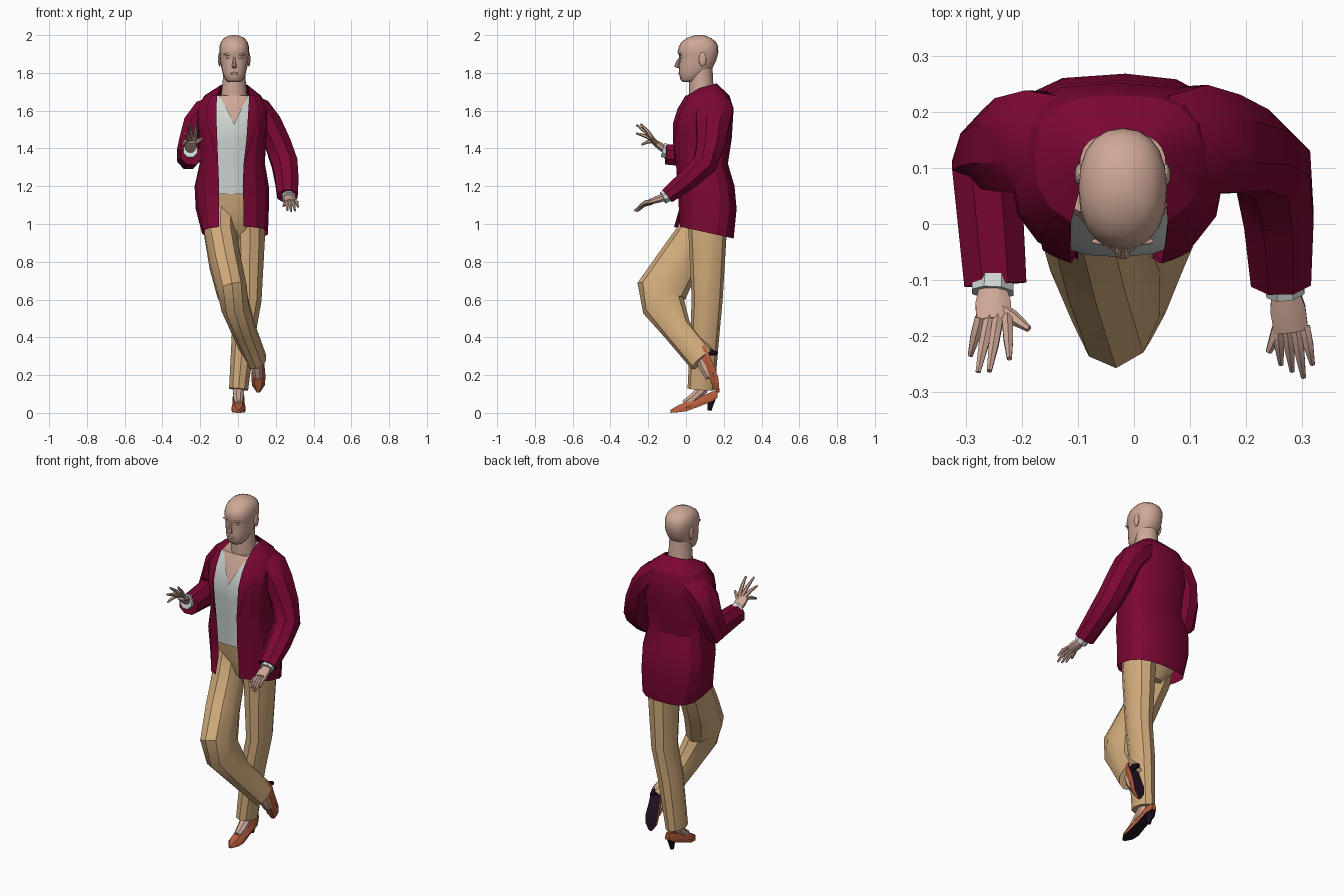
import bpy, bmesh, math
from mathutils import Vector, Matrix

cube = bpy.data.objects.get("Cube")
if cube:
    bpy.data.objects.remove(cube, do_unlink=True)


def material(name, rgb):
    m = bpy.data.materials.new(name)
    m.use_nodes = True
    m.diffuse_color = (*rgb, 1)
    m.node_tree.nodes["Principled BSDF"].inputs["Base Color"].default_value = (*rgb, 1)
    return m


skin = material("skin", (.62, .39, .31))
burgundy = material("burgundy cloth", (.2, .002, .035))
tan = material("tan cloth", (.64, .41, .2))
white = material("off white cloth", (.62, .68, .65))
orange = material("orange leather", (.46, .11, .045))
dark = material("dark sole", (.015, .006, .02))
lip = material("lip", (.5, .26, .21))


def loft(name, rings, mat, closed=True, angle=30, sole=False, matrix=None):
    """Skin a list of equal rings; optionally darken the faces that look down."""
    bm = bmesh.new()
    rows = [[bm.verts.new(p) for p in ring] for ring in rings]
    n = len(rows[0])
    for a, b in zip(rows, rows[1:]):
        for i in range(n if closed else n - 1):
            j = (i + 1) % n
            bm.faces.new((a[i], a[j], b[j], b[i]))
    if closed:
        bm.faces.new(rows[0])
        bm.faces.new(rows[-1])
    bmesh.ops.recalc_face_normals(bm, faces=bm.faces)
    if sole:
        for f in bm.faces:
            f.material_index = int(f.normal.z < -.75)
    if matrix:
        bm.transform(matrix)
    mesh = bpy.data.meshes.new(name)
    bm.to_mesh(mesh)
    bm.free()
    mesh.materials.append(mat)
    if sole:
        mesh.materials.append(dark)
    ob = bpy.data.objects.new(name, mesh)
    bpy.context.collection.objects.link(ob)
    bpy.ops.object.select_all(action='DESELECT')
    ob.select_set(True)
    bpy.context.view_layer.objects.active = ob
    bpy.ops.object.shade_smooth_by_angle(angle=math.radians(angle))
    return ob


def tube(name, path, mat, n=10, matrix=None, angle=35):
    """Tube through (x, y, z, side radius, depth radius) stations."""
    pts = [Vector(p[:3]) for p in path]
    rings = []
    for i, p in enumerate(path):
        t = (pts[min(i + 1, len(pts) - 1)] - pts[max(i - 1, 0)]).normalized()
        u = (Vector((1, 0, 0)) - t * t.x).normalized()
        v = t.cross(u)
        rings.append([pts[i] + u * p[3] * math.cos(a) + v * p[-1] * math.sin(a)
                      for a in (math.tau * (k + .5) / n for k in range(n))])
    return loft(name, rings, mat, angle=angle, matrix=matrix)


def power(v, e):
    return math.copysign(abs(v) ** e, v)


def arc(z, cx, cy, rx, ry, a, b, n, closed=False, p=.85, back=.7):
    """Horizontal rounded section from angle a to b; angle 0 is the front."""
    out = []
    for k in range(n):
        t = a + (b - a) * k / (n if closed else n - 1)
        e = p if math.cos(t) > 0 else back
        out.append(Vector((cx + rx * power(math.sin(t), e), cy - ry * power(math.cos(t), e), z)))
    return out


def front_angle(x, cx, rx, p=.85):
    return math.asin(power(max(-.97, min(.97, (x - cx) / rx)), 1 / p))


# Torso sections: z, centre x, centre y, half width, half depth, jacket opening, shirt opening
body = [
    (.955, -.015, .109, .176, .144, -.1, .03, -.02, -.02),
    (1.08, -.03, .113, .194, .155, -.1, .03, -.02, -.02),
    (1.2, -.033, .104, .197, .153, -.1, .025, -.02, -.02),
    (1.32, -.03, .082, .173, .14, -.105, .03, -.02, -.02),
    (1.45, -.03, .085, .178, .157, -.11, .045, -.02, -.02),
    (1.53, -.03, .087, .19, .16, -.113, .05, -.02, -.02),
    (1.61, -.03, .102, .19, .15, -.113, .055, -.058, .018),
    (1.68, -.028, .11, .15, .12, -.112, .06, -.1, .055),
    (1.745, -.02, .092, .077, .07, -.095, .055, -.095, .055),
]


def wrap(name, rows, mat, inset, opening=None, n=17, hem=0, collar=0):
    """Torso shell; hem and collar tilt the bottom and top edges."""
    rings = []
    for r in rows:
        z, cx, cy, rx, ry = r[:5]
        rx, ry = rx - inset, ry - inset
        a, b = 0, math.tau
        if opening:
            a = front_angle(r[opening + 1], cx, rx)
            b = math.tau + front_angle(r[opening], cx, rx)
        rings.append(arc(z, cx, cy, rx, ry, a, b, n, closed=not opening))
    for p in rings[0]:
        p.z -= hem * (p.y - rows[0][2])
    for p in rings[-1]:
        p.z -= collar * (.165 - p.y)
    return loft(name, rings, mat, closed=not opening, angle=24)


# Jacket, with its right front flap pushed out by the raised thigh
jacket = wrap("jacket_body", body, burgundy, 0, 5, n=15, hem=.22, collar=.28)
for v in jacket.data.vertices:
    if v.co.z < 1.05 and v.co.x < -.06 and v.co.y < .08:
        v.co.y -= .04

# Shirt, chest and hips
wrap("shirt", [(1.16,) + body[2][1:]] + body[3:8], white, .014, 7, n=24)
wrap("chest", body[5:8], skin, .022, n=24)
wrap("trouser_hips", [(.9, -.015, .11, .06, .05), (.98, -.02, .108, .13, .1),
                      (1.08, -.03, .107, .165, .125), (1.2, -.033, .102, .175, .135)], tan, 0)

# Lapels
for name, col, sign in (("right_lapel", 5, -1), ("left_lapel", 6, 1)):
    rings = []
    for r, w in zip(body[3:8], (.005, .03, .05, .055, .03)):
        z, cx, cy, rx, ry = r[:5]
        rx, ry = rx + .006, ry + .006
        rings.append(arc(z, cx, cy, rx, ry, front_angle(r[col], cx, rx),
                         front_angle(r[col] + sign * w, cx, rx), 4))
    loft(name, rings, burgundy, closed=False)

# Sleeves
tube("right_sleeve", [(-.1, .145, 1.635, .055, .085), (-.175, .145, 1.592, .075, .1),
                      (-.225, .14, 1.53, .07, .09), (-.248, .13, 1.44, .068, .076),
                      (-.263, .105, 1.362, .066, .08), (-.247, -.108, 1.367, .06, .056)], burgundy, 8)
tube("left_sleeve", [(.05, .15, 1.645, .055, .085), (.11, .15, 1.6, .075, .105), (.165, .142, 1.53, .072, .095),
                     (.213, .13, 1.42, .074, .08), (.247, .1, 1.32, .074, .07),
                     (.258, .01, 1.235, .067, .06), (.262, -.1, 1.148, .058, .045)], burgundy, 8)
tube("right_shirt_cuff", [(-.25, -.08, 1.38, .038, .038), (-.252, -.122, 1.392, .04, .042)], white, 8)
tube("left_shirt_cuff", [(.263, -.07, 1.165, .036, .034), (.27, -.122, 1.138, .037, .036)], white, 8)


# Hands
def hand(side, wrist, knuckle, tips, thumb, curl):
    w, k = Vector(wrist), Vector(knuckle)
    mid = w.lerp(k, .5)
    tube(side + "_palm", [(*w, .024, .022), (*mid, .034, .021), (*k, .033, .015)], skin, 8)
    for i, tip in enumerate(tips):
        base = k + Vector((.024 - .016 * i, .008, 0))
        bend = base.lerp(Vector(tip), .5) + Vector((0, 0, curl))
        tube(f"{side}_finger_{i + 1}", [(*base, .011), (*bend, .01), (*tip, .005)], skin, 6)
    t = Vector(thumb)
    tube(side + "_thumb", [(*mid, .014), (*(mid.lerp(t, .55)), .013), (*t, .006)], skin, 6)


hand("right_hand", (-.252, -.11, 1.392), (-.25, -.175, 1.44),
     [(-.222, -.24, 1.53), (-.258, -.262, 1.525), (-.278, -.264, 1.48), (-.292, -.235, 1.42)],
     (-.187, -.187, 1.455), .006)
hand("left_hand", (.268, -.11, 1.143), (.28, -.19, 1.118),
     [(.318, -.25, 1.09), (.302, -.273, 1.07), (.282, -.262, 1.066), (.262, -.25, 1.072)],
     (.24, -.228, 1.095), .012)

# Trouser legs
tube("left_trouser_leg", [(.06, .112, 1.1, .08, .1), (.063, .114, .93, .084, .1), (.06, .112, .6, .068, .082),
                          (.03, .1, .42, .066, .077), (.003, .08, .125, .053, .072)], tan, 10)
tube("right_trouser_leg", [(-.09, .09, 1.1, .085, .1), (-.093, .05, .95, .09, .1), (-.067, -.045, .79, .088, .115),
                           (-.032, -.13, .645, .084, .134), (-.016, -.12, .57, .078, .115),
                           (.03, -.045, .44, .066, .078), (.098, .088, .28, .056, .076)], tan, 10)

# Shoes: heel to toe sections y, bottom, top, half width
shoe = [(.168, .08, .118, .014), (.135, .06, .112, .031), (.06, .03, .078, .031),
        (0, .008, .058, .036), (-.045, .003, .038, .032), (-.082, 0, .016, .008)]
lifted = Matrix.Translation((.108, .178, .19)) @ Matrix.Rotation(math.pi / 2, 4, 'X')
for side, place in (("left", Matrix.Translation((.003, 0, 0))), ("right", lifted)):
    rings = [[Vector((-h, y, lo)), Vector((h, y, lo)), Vector((h * 1.05, y, lo * .6 + hi * .4)),
              Vector((h * .6, y, hi)), Vector((-h * .6, y, hi)), Vector((-h * 1.05, y, lo * .6 + hi * .4))]
             for y, lo, hi, h in shoe]
    loft(side + "_shoe", rings, orange, sole=True, matrix=place)
    tube(side + "_shoe_heel", [(0, .132, .08, .03), (0, .13, .05, .019), (0, .125, .012, .011)],
         dark, 8, matrix=place)
tube("left_ankle", [(.003, .085, .2, .036), (.003, .085, .12, .032), (.003, .03, .07, .028),
                    (.003, -.01, .048, .02)], skin, 8)
tube("right_ankle", [(.09, .075, .31, .036), (.1, .1, .24, .032), (.107, .128, .19, .027)], skin, 8)

# Head: z, front y, back y, half width
head = [(1.753, -.018, .045, .034), (1.765, -.03, .07, .047), (1.795, -.036, .105, .06),
        (1.83, -.037, .142, .069), (1.865, -.035, .16, .074), (1.89, -.037, .167, .077),
        (1.91, -.045, .171, .079), (1.94, -.038, .17, .078), (1.965, -.022, .158, .07),
        (1.985, .006, .132, .053), (1.996, .035, .105, .03), (2.0, .055, .085, .012)]
loft("head", [arc(z, -.02, (f + b) / 2, w, (b - f) / 2, 0, math.tau, 20, True, .88, .88)
              for z, f, b, w in head], skin, angle=50)
tube("neck", [(-.022, .09, 1.6, .08, .075), (-.021, .085, 1.68, .07, .07),
              (-.02, .08, 1.75, .063, .064), (-.02, .08, 1.83, .058, .06)], skin, 14, angle=50)
tube("nose", [(-.02, -.03, 1.882, .006, .006), (-.02, -.045, 1.855, .009, .01),
              (-.02, -.05, 1.837, .014, .014), (-.02, -.036, 1.829, .011, .006)], skin, 8)


def blob(name, place, size, mat):
    bpy.ops.mesh.primitive_uv_sphere_add(segments=12, ring_count=8, location=place)
    ob = bpy.context.object
    ob.name, ob.scale = name, size
    ob.data.materials.append(mat)
    bpy.ops.object.shade_smooth()


# Face details
blob("lips", (-.02, -.034, 1.797), (.021, .007, .007), lip)
for side, s in (("right", -1), ("left", 1)):
    blob(side + "_eye", (-.02 + s * .032, -.026, 1.88), (.014, .006, .005), white)
    blob(side + "_brow", (-.02 + s * .034, -.031, 1.898), (.022, .007, .006), skin)
    blob(side + "_ear", (-.02 + s * .077, .088, 1.872), (.009, .02, .038), skin)
